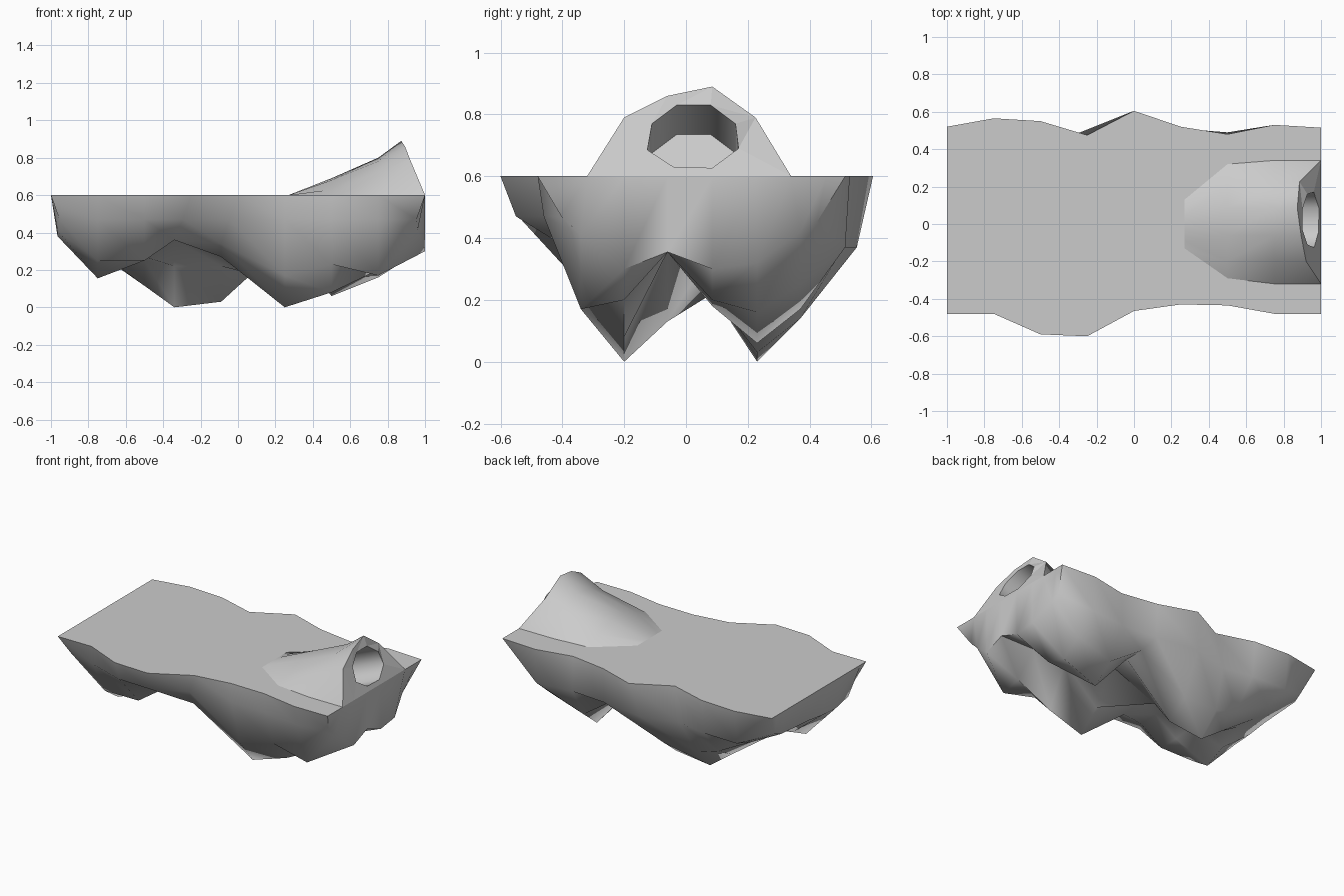
import bpy, bmesh, math
from mathutils import Vector

if "Cube" in bpy.data.objects:
    bpy.data.objects.remove(bpy.data.objects["Cube"])

TOP = 0.6
bm = bmesh.new()
V = lambda x, y, z: bm.verts.new((x, y, z))


def skin(rows):
    # quads between neighbouring rows, skipping shared corners
    for a, b in zip(rows, rows[1:]):
        for i in range(len(a) - 1):
            q = list(dict.fromkeys([a[i], b[i], b[i + 1], a[i + 1]]))
            if len(q) > 2:
                bm.faces.new(q)


def edges_of(loop):
    out = []
    for a, b in zip(loop, loop[1:] + loop[:1]):
        out.append(bm.edges.get((a, b)) or bm.edges.new((a, b)))
    return out


# Plateau outline and lumpy underside depths
xs = [-1, -.75, -.5, -.25, 0, .25, .5, .75, 1]
front = [-.48, -.48, -.59, -.60, -.465, -.43, -.435, -.48, -.48]
back = [.52, .565, .55, .475, .605, .52, .48, .53, .515]
low_x = [-.965, -.75, -.5, -.34, -.09, .25, .5, .75, 1]
ys = [-.34, -.2, -.06, .085, .23, .37]
depth = [
    [.41, .38, .39, .41, .42, .43],
    [.25, .155, .22, .30, .29, .32],
    [.25, .25, .27, .25, .115, .19],
    [.36, .36, .36, .22, .00, .14],
    [.34, .27, .30, .22, .03, .14],
    [.17, .00, .13, .36, .34, .34],
    [.23, .08, .355, .18, .06, .17],
    [.17, .20, .355, .20, .16, .25],
    [.41, .30, .355, .30, .32, .42],
]
rows = []
for i, x in enumerate(xs):
    f, b, lx = front[i], back[i], low_x[i]
    end = i in (0, 8)
    bx = x * .955 if end else (x + lx) / 2
    row = [V(x, f, TOP), V(bx, f * .84 if end else f * .75 - .1, .47)]
    for y, z in zip(ys, depth[i]):
        row.append(V(.96 if i == 8 and abs(y) > .3 else lx, y, z))
    row += [V(bx, b * .82 if end else b * .5 + .25, .45 if end else .37), V(x, b, TOP)]
    rows.append(row)


# End walls rise from the underside to the plateau rim
def rim(x, row, inner):
    f, b = row[0], row[-1]
    pts = [V(x, y, TOP) for y in inner]
    return [f, V(x, f.co.y * .88, TOP)] + pts + [V(x, b.co.y * .88, TOP), b]


left = rim(-1, rows[0], ys)
right = rim(1, rows[-1], [-.32, -.2, -.06, .085, .23, .34])
skin([left] + rows + [right])

# Hill growing out of the plateau
hill = [[V(.27, y, TOP) for y in (-.13, -.09, -.04, .04, .09, .13)]]
for x, yy, zz in [
    (.5, (-.29, -.2, -.06, .085, .22, .32), (.6, .63, .68, .69, .65, .6)),
    (.75, (-.32, -.19, -.06, .085, .215, .34), (.6, .72, .78, .80, .73, .6)),
]:
    hill.append([V(x, y, z) for y, z in zip(yy, zz)])
crest = [V(*p) for p in [(.92, -.2, .79), (.893, -.06, .86), (.873, .085, .89), (.885, .225, .79)]]
hill.append([right[2]] + crest + [right[7]])
skin(hill)

# Flat top surface around the hill
top = [r[0] for r in rows] + [right[1], right[2]]
top += [hill[2][0], hill[1][0]] + hill[0] + [hill[1][-1], hill[2][-1]]
top += [right[7], right[8]] + [r[-1] for r in reversed(rows)]
top += list(reversed(left[1:-1]))
flat = [bm.faces.new(top)]

# Tunnel mouth in the hill's end face, then the tunnel and its back wall
mouth = [V(1 - (z - TOP) * .43, y, z) for y, z in [
    (-.03, .83), (.08, .83), (.16, .77), (.17, .69),
    (.085, .627), (-.04, .63), (-.125, .685), (-.11, .77)]]
outer = right[2:8] + list(reversed(crest))
fill = bmesh.ops.triangle_fill(bm, use_beauty=True, edges=edges_of(outer) + edges_of(mouth))
flat += [g for g in fill["geom"] if isinstance(g, bmesh.types.BMFace)]
deep = [bm.verts.new(v.co + Vector((-.23, 0, -.095))) for v in mouth]
skin([mouth + mouth[:1], deep + deep[:1]])
bm.faces.new(deep)

# Finish: consistent normals, smooth rock with a flat plateau and mouth
bmesh.ops.recalc_face_normals(bm, faces=bm.faces[:])
bm.faces.index_update()
flat_ids = [f.index for f in flat]
mesh = bpy.data.meshes.new("rock_island")
bm.to_mesh(mesh)
bm.free()
island = bpy.data.objects.new("rock_island", mesh)
bpy.context.collection.objects.link(island)
bpy.context.view_layer.objects.active = island
island.select_set(True)
bpy.ops.object.shade_smooth_by_angle(angle=math.radians(65))
for i in flat_ids:
    mesh.polygons[i].use_smooth = False
